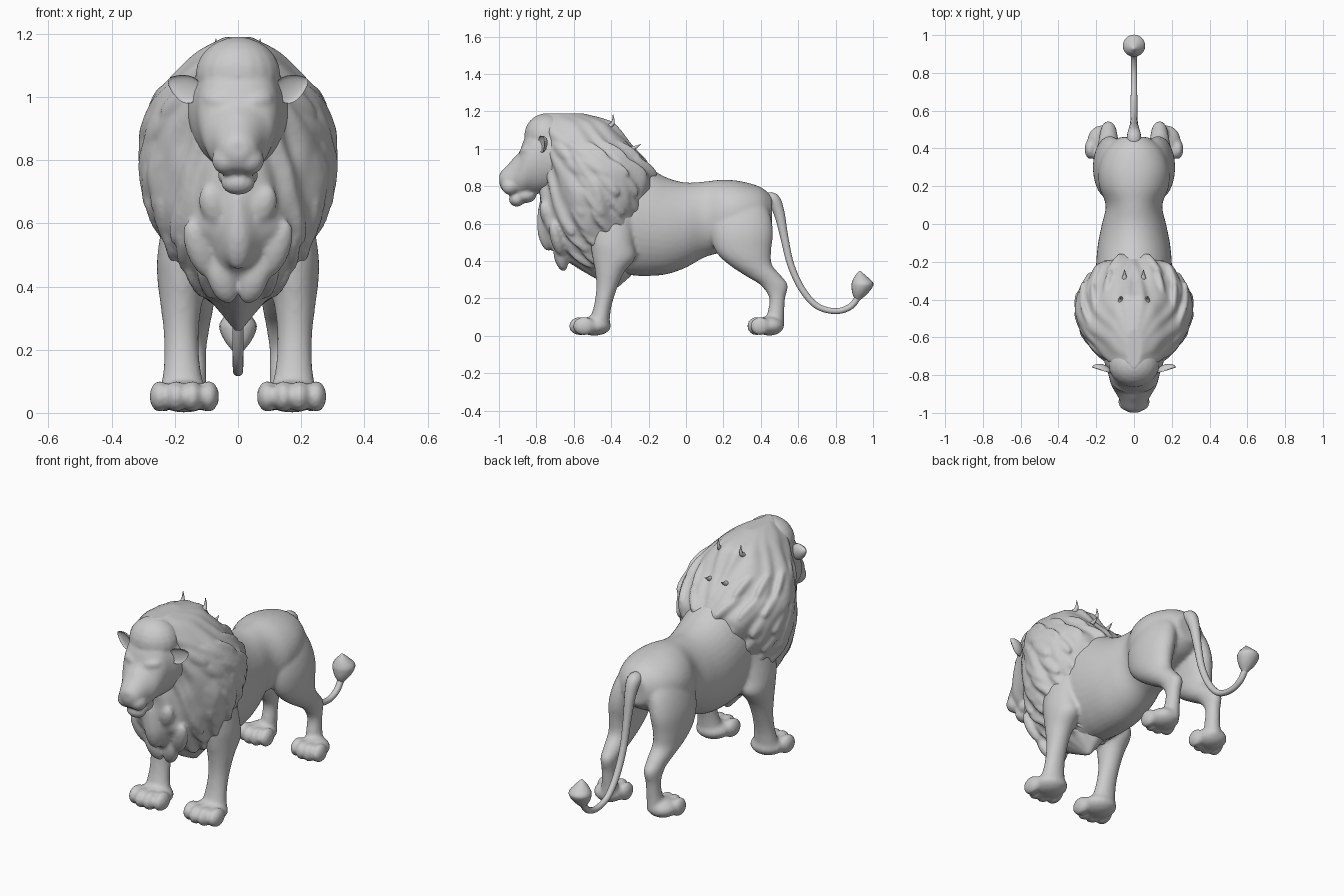
import bpy, bmesh, math
from mathutils import Vector, Matrix, Euler, noise

old = bpy.data.objects.get("Cube")
if old:
    bpy.data.objects.remove(old, do_unlink=True)

stone = bpy.data.materials.new("pale_grey")
stone.use_nodes = True
stone.diffuse_color = (0.6, 0.6, 0.6, 1)
stone.node_tree.nodes["Principled BSDF"].inputs["Base Color"].default_value = (0.6, 0.6, 0.6, 1)


def spline(rows, s):
    """Smooth interpolation through the section rows."""
    last = len(rows) - 1
    i = min(int(s), last - 1)
    f = s - i
    a, b, c, d = (Vector(rows[max(0, min(last, i + k))]) for k in (-1, 0, 1, 2))
    return b + 0.5 * f * (c - a + f * (2 * a - 5 * b + 4 * c - d + f * (3 * (b - c) + d - a)))


def around(sides):
    return [(j / sides * 2 - 1) * math.pi for j in range(sides)]


def skin(bm, rings):
    """Join rings of points into a closed tube and return its vertices."""
    rings = [[bm.verts.new(p) for p in ring] for ring in rings]
    for a, b in zip(rings, rings[1:]):
        for j in range(len(a)):
            bm.faces.new((a[j], a[j - 1], b[j - 1], b[j]))
    bm.faces.new(rings[0])
    bm.faces.new(rings[-1])
    return [v for ring in rings for v in ring]


def section_point(row, angle, axis, swell=1):
    t, u0, u1, x0, x1 = row
    x = (x0 + x1) / 2 + (x1 - x0) / 2 * math.sin(angle) * swell
    u = (u0 + u1) / 2 - (u1 - u0) / 2 * math.cos(angle) * swell
    return Vector((x, u, t)) if axis == "z" else Vector((x, t, u))


def loft(bm, rows, axis="z", side=1, sides=40, steps=6, relief=lambda angle, t: 1):
    """Skin oval sections; rows are (station, low, high, x_in, x_out)."""
    rows = [r if len(r) == 5 else (*r[:3], -r[3], r[3]) for r in rows]
    mirror = Matrix.Diagonal((side, 1, 1))
    rings = []
    for k in range((len(rows) - 1) * steps + 1):
        row = spline(rows, k / steps)
        rings.append([mirror @ section_point(row, a, axis, relief(a, row[0])) for a in around(sides)])
    skin(bm, rings)


def turned(x=0, y=0, z=0):
    return Euler((x, y, z)).to_matrix()


def blob(bm, centre, radii, rotation=Matrix.Identity(3)):
    """Ellipsoid."""
    shape = rotation @ Matrix.Diagonal(radii)
    rings = []
    for k in range(13):
        lift = math.pi * (.01 + .98 * k / 12)
        rings.append([Vector(centre) + shape @ Vector((math.sin(lift) * math.cos(a), math.sin(lift) * math.sin(a),
                                                       -math.cos(lift))) for a in around(20)])
    return skin(bm, rings)


def finish(name, bm, voxel=None, smooth=5):
    for f in bm.faces:
        f.smooth = True
    bmesh.ops.recalc_face_normals(bm, faces=bm.faces)
    mesh = bpy.data.meshes.new(name)
    bm.to_mesh(mesh)
    bm.free()
    mesh.materials.append(stone)
    ob = bpy.data.objects.new(name, mesh)
    bpy.context.collection.objects.link(ob)
    if voxel:
        r = ob.modifiers.new("fuse", "REMESH")
        r.mode, r.voxel_size, r.use_smooth_shade = "VOXEL", voxel, True
        s = ob.modifiers.new("soften", "SMOOTH")
        s.factor, s.iterations = 0.5, smooth


# Torso, legs and four-toed paws fused into one skin
trunk = [(-.7, .55, .8, .1), (-.5, .36, .93, .18), (-.3, .325, .95, .2), (-.2, .32, .9, .2),
         (-.1, .33, .845, .19), (0, .365, .82, .17), (.1, .42, .825, .15), (.2, .45, .835, .185),
         (.3, .5, .825, .185), (.4, .54, .795, .145), (.46, .59, .745, .075)]
front_leg = [(.75, -.5, -.25, .1, .2), (.62, -.52, -.28, .09, .235), (.5, -.51, -.28, .095, .255),
             (.42, -.5, -.27, .1, .255), (.34, -.485, -.33, .115, .245), (.25, -.48, -.37, .125, .235),
             (.15, -.495, -.4, .12, .235), (.05, -.53, -.41, .1, .25)]
hind_leg = [(.75, .2, .4, .02, .14), (.65, .14, .45, .02, .19), (.55, .13, .465, .04, .215),
            (.45, .16, .455, .06, .215), (.38, .23, .46, .07, .205), (.32, .32, .51, .08, .19),
            (.27, .4, .545, .09, .18), (.2, .445, .53, .1, .175), (.12, .435, .525, .1, .18),
            (.04, .42, .525, .1, .19)]
bm = bmesh.new()
loft(bm, trunk, axis="y")
for side in (1, -1):
    for leg, x, heel, size in ((front_leg, .17, -.49, 1), (hind_leg, .165, .445, .88)):
        loft(bm, leg, side=side)
        blob(bm, (side * x, heel, .053), (.093 * size, .09 * size, .052))
        for k in (-1.5, -.5, .5, 1.5):
            toe_y = heel - (.076 if abs(k) < 1 else .055) * size
            blob(bm, (side * x + k * .051 * size, toe_y, .052), (.034 * size, .06 * size, .05))
finish("body", bm, voxel=.0105, smooth=5)

# Mane: upright loft with wavy furrows and overlapping locks
mane = [(.26, -.4, -.36, .01), (.35, -.56, -.27, .085), (.45, -.71, -.23, .18), (.55, -.78, -.23, .235),
        (.65, -.79, -.21, .285), (.75, -.79, -.18, .308), (.85, -.79, -.16, .31), (.93, -.8, -.21, .295),
        (1.02, -.81, -.29, .245), (1.1, -.83, -.35, .175), (1.15, -.82, -.4, .12), (1.19, -.77, -.55, .045)]


def taper(angle):
    """Narrows the mane towards the face."""
    return 1 - .1 * max(0, math.sin(2 * abs(angle)))


def furrow(angle, z):
    a = abs(angle)
    wobble = noise.noise(Vector((a * 2, z * 5, 1))) * 2.5
    return taper(a) + .03 * math.sin(a * 13 + z * 24 + wobble) + .03 * noise.noise(Vector((a * 3, z * 7, 4)))


bm = bmesh.new()
loft(bm, mane, sides=110, steps=7, relief=furrow)
full = [(*r[:3], -r[3], r[3]) for r in mane]
flip = Matrix.Diagonal((-1, 1, 1))
for level in range(2, 9):
    for k in range(5):
        angle = .85 + k * .4 + (level % 2) * .2
        base = section_point(spline(full, level), angle, "z", taper(angle) - .035)
        tip = section_point(spline(full, level - .7), angle + .22, "z", taper(angle) + .005)
        turn = (tip - base).to_track_quat("Z", "Y").to_matrix()
        mid = (base + tip) / 2
        blob(bm, mid, (.018, .03, .088), turn)
        blob(bm, flip @ mid, (.018, .03, .088), flip @ turn @ flip)
# Beard and chest tufts
for x, y, z, length in ((0, -.755, .54, .09), (.075, -.745, .65, .075), (.12, -.69, .52, .1), (.05, -.67, .42, .08)):
    for side in (1, -1):
        blob(bm, (side * x, y, z), (.045, .035, length), turned(.25, side * .35 * (x > 0)))
finish("mane", bm, voxel=.01, smooth=5)

# Head with brow, cheeks, muzzle, nose and chin
skull = [(-.998, .81, .865, .028), (-.98, .775, .888, .055), (-.95, .757, .918, .07), (-.92, .755, .95, .082),
         (-.89, .75, .985, .1), (-.87, .75, 1.04, .112), (-.84, .76, 1.1, .125), (-.8, .76, 1.14, .135),
         (-.7, .77, 1.16, .16), (-.6, .8, 1.12, .12)]
bm = bmesh.new()
loft(bm, skull, axis="y")
blob(bm, (0, -.745, 1.07), (.135, .12, .12))
blob(bm, (0, -.905, .925), (.04, .03, .085), turned(-.75))
blob(bm, (0, -.982, .855), (.036, .018, .02))
blob(bm, (0, -.905, .73), (.055, .042, .04))
blob(bm, (0, -.86, .75), (.065, .06, .04))
for side in (1, -1):
    blob(bm, (side * .065, -.86, .985), (.052, .026, .03), turned(0, -side * .25, side * .4))
    blob(bm, (side * .083, -.85, .89), (.034, .04, .06))
    blob(bm, (side * .037, -.94, .8), (.046, .048, .046))
finish("head", bm, voxel=.008, smooth=7)

# Cupped ears
for side, label in ((1, "left"), (-1, "right")):
    bm = bmesh.new()
    for v in blob(bm, (0, 0, 0), (.056, .03, .042)):
        if v.co.y < 0:
            v.co.y *= -.45
        v.co.z *= 1 - v.co.x * 6 * side
        v.co = turned(.1, -side * .45, side * .25) @ v.co + Vector((side * .172, -.772, 1.03))
    finish(f"{label}_ear", bm)


def tube(name, path, x=0):
    """Tapered tube in an upright plane; path holds (y, z, radius)."""
    rings = []
    for k in range((len(path) - 1) * 6 + 1):
        y, z, radius = spline(path, k / 6)
        before, after = spline(path, max(0, k / 6 - .1)), spline(path, min(len(path) - 1, k / 6 + .1))
        along = Vector((0, after[0] - before[0], after[1] - before[1])).normalized()
        across = Vector((0, -along.z, along.y))
        rings.append([Vector((x + radius * math.cos(a), y, z)) + across * radius * math.sin(a) for a in around(14)])
    bm = bmesh.new()
    skin(bm, rings)
    finish(name, bm)


# Tail and its tuft
tube("tail", [(.41, .72, .035), (.463, .728, .038), (.497, .66, .03), (.525, .53, .022), (.56, .38, .019),
              (.62, .25, .018), (.7, .16, .017), (.8, .132, .016), (.88, .157, .017), (.925, .215, .018)])
bm = bmesh.new()
loft(bm, [(.19, .905, .93, .012), (.225, .89, .97, .04), (.26, .885, .997, .057), (.285, .887, 1, .057),
          (.315, .9, .97, .035), (.347, .925, .932, .004)], sides=20)
finish("tail_tuft", bm)

# Loose wisps on the crest and nape
for name, x, y, z, back, up in (("crest_wisp", .07, -.41, 1.12, .02, .065), ("nape_wisp", .05, -.29, 1, .05, .025)):
    for side, label in ((1, "left"), (-1, "right")):
        tube(f"{label}_{name}", [(y - .06, z - .03, .02), (y, z, .014), (y + .02, z + up / 3, .009),
                                 (y + back, z + up, .001)], side * x)
